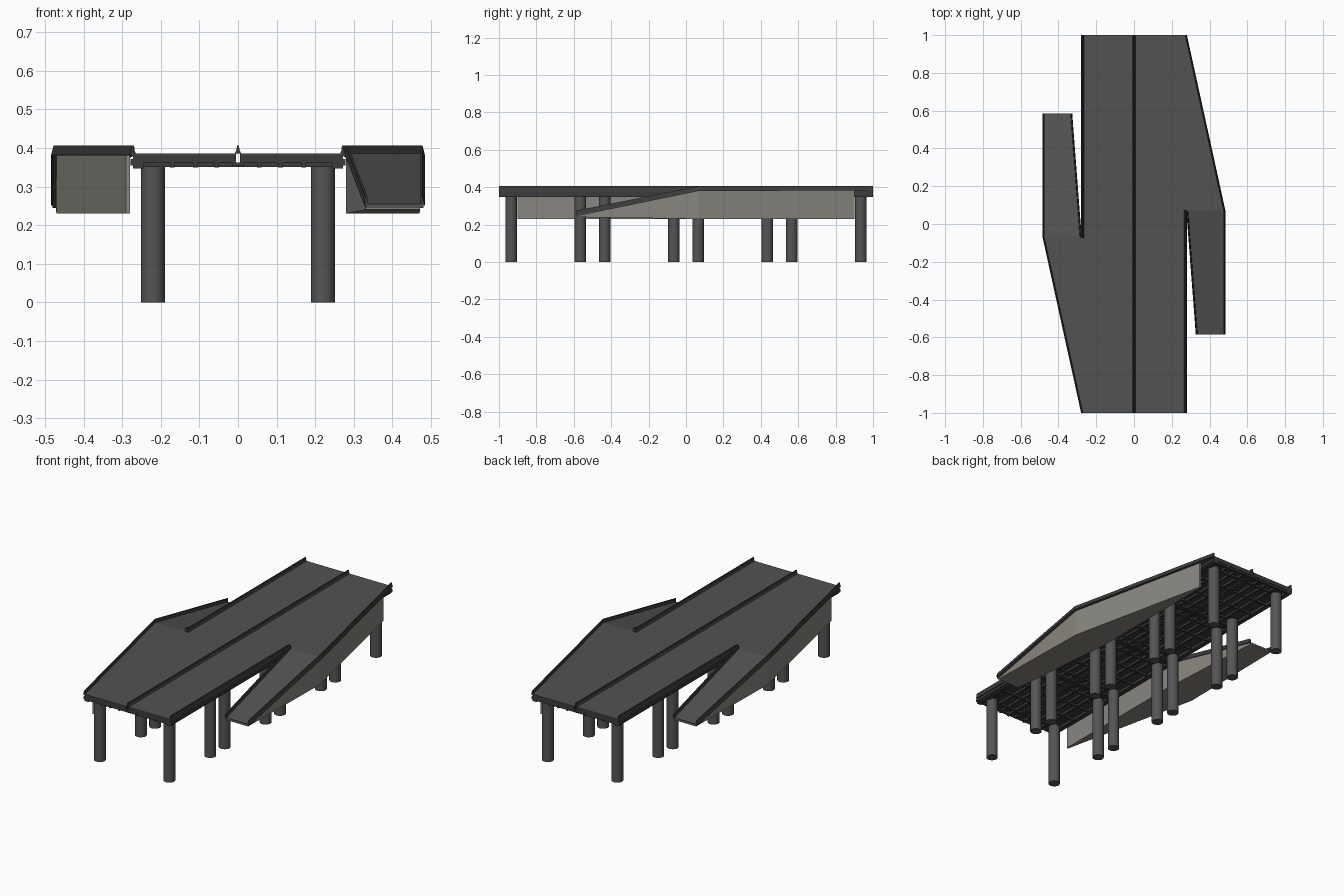
import bpy, bmesh, math
from mathutils import Vector

if "Cube" in bpy.data.objects:
    bpy.data.objects.remove(bpy.data.objects["Cube"])


def material(name, rgb):
    m = bpy.data.materials.new(name)
    m.diffuse_color = (*rgb, 1)
    m.use_nodes = True
    m.node_tree.nodes["Principled BSDF"].inputs["Base Color"].default_value = m.diffuse_color
    return m


ROAD = material("asphalt grey", (0.085, 0.085, 0.085))
DARK = material("dark steel", (0.045, 0.045, 0.045))
PIER = material("pier grey", (0.09, 0.09, 0.09))
WALL = material("warm concrete", (0.25, 0.24, 0.21))


def make(name, bm, mat):
    bmesh.ops.recalc_face_normals(bm, faces=bm.faces)
    me = bpy.data.meshes.new(name)
    bm.to_mesh(me)
    bm.free()
    me.materials.append(mat)
    ob = bpy.data.objects.new(name, me)
    bpy.context.collection.objects.link(ob)
    return ob


def boxes(name, spans, mat):
    bm = bmesh.new()
    for x0, x1, y0, y1, z0, z1 in spans:
        vs = bmesh.ops.create_cube(bm, size=1)["verts"]
        for v in vs:
            v.co = (x0 + (v.co.x + .5) * (x1 - x0), y0 + (v.co.y + .5) * (y1 - y0),
                    z0 + (v.co.z + .5) * (z1 - z0))
    return make(name, bm, mat)


def prism(name, outline, mat):
    """Solid from plan points (x, y, z_bottom, z_top)."""
    bm = bmesh.new()
    lo = [bm.verts.new((p[0], p[1], p[2])) for p in outline]
    hi = [bm.verts.new((p[0], p[1], p[3])) for p in outline]
    n = len(outline)
    bm.faces.new(lo[::-1])
    bm.faces.new(hi)
    for i in range(n):
        j = (i + 1) % n
        bm.faces.new((lo[i], lo[j], hi[j], hi[i]))
    return make(name, bm, mat)


def sweep(name, path, profile, mat):
    """Sweep an (offset, height) profile along a path, with mitred corners."""
    bm = bmesh.new()
    pts = [Vector(p) for p in path]
    rings = []
    for i, p in enumerate(pts):
        norms = []
        for a, b in ((i - 1, i), (i, i + 1)):
            if a >= 0 and b < len(pts):
                d = (pts[b] - pts[a]).to_2d().normalized()
                norms.append(Vector((d.y, -d.x)))
        n = sum(norms, Vector((0, 0))).normalized()
        n /= n.dot(norms[0])
        rings.append([bm.verts.new((p.x + n.x * o, p.y + n.y * o, p.z + h)) for o, h in profile])
    k = len(profile)
    for r, s in zip(rings, rings[1:]):
        for i in range(k):
            bm.faces.new((r[i], r[(i + 1) % k], s[(i + 1) % k], s[i]))
    bm.faces.new(rings[0])
    bm.faces.new(rings[-1][::-1])
    return make(name, bm, mat)


def turned_copy(ob):
    """The bridge repeats under a half turn about z."""
    c = ob.copy()
    c.name = ob.name + "_opposite"
    c.rotation_euler.z = math.pi
    bpy.context.collection.objects.link(c)


TOP = 0.386
END = 0.255          # road height at the foot of a ramp
BARRIER = [(-.008, 0), (-.004, .008), (-.0025, .02), (.0025, .02), (.004, .008), (.008, 0)]

# Main deck halves with a slim gap under the median
for side, x0, x1 in (("left", -.272, -.005), ("right", .005, .272)):
    boxes("deck_slab_" + side, [(x0, x1, -1, 1, .362, TOP - .003)], DARK)
    boxes("deck_road_" + side, [(x0, x1, -1, 1, TOP - .003, TOP)], ROAD)

# Median barrier and the strip beneath it
sweep("median_barrier", [(0, -1, TOP), (0, 1, TOP)], BARRIER, DARK)
boxes("median_beam", [(-.015, .015, -1, 1, .353, .3625)], DARK)

# Deck edge beams and ledges
edges = []
for s in (-1, 1):
    for a, b, z0, z1 in ((.245, .272, .347, .3625), (.262, .278, .355, .371)):
        x0, x1 = sorted((s * a, s * b))
        edges.append((x0, x1, -1, 1, z0, z1))
boxes("edge_beams", edges, DARK)

# Girder grid below the deck, four spans long
girders = [(x - .006, x + .006, -1, 1, .349, .3625) for x in (-.17, -.11, -.055, .055, .11, .17)]
boxes("long_girders", girders, DARK)
cross = []
for k in range(4):
    start = -1 + .5 * k
    for t in (.01, .065, .1875, .3125, .435, .49):
        y = start + t
        cross.append((-.25, .25, y - .006, y + .006, .351, .3625))
boxes("cross_girders", cross, DARK)

# Piers, two rows with a pair of piers at each joint
for row, x in (("left", -.22), ("right", .22)):
    for k in range(4):
        for j, t in enumerate((.065, .435)):
            bm = bmesh.new()
            bmesh.ops.create_cone(bm, cap_ends=True, segments=24, radius1=.031, radius2=.031, depth=.355)
            bmesh.ops.translate(bm, verts=bm.verts, vec=(x, -1 + .5 * k + t, .1775))
            ob = make(f"pier_{row}_{k * 2 + j + 1}", bm, PIER)
            bpy.context.view_layer.objects.active = ob
            ob.select_set(True)
            bpy.ops.object.shade_smooth_by_angle()
            ob.select_set(False)

# Ramp side, built once on the right and turned for the left
parts = [
    # widening lane beside the deck
    prism("merge_lane", [(.270, 1, .38, TOP), (.270, .07, .38, TOP), (.48, .07, .38, TOP),
                         (.274, 1, .38, TOP)], ROAD),
    # sloping lane
    prism("ramp_lane", [(.28, .07, .38, TOP), (.332, -.585, END - .01, END),
                        (.48, -.585, END - .01, END), (.48, .07, .38, TOP)], ROAD),
    # solid concrete under the widening lane and the ramp
    prism("merge_base", [(.28, .9, .23, .381), (.28, .07, .23, .381), (.47, .07, .23, .381),
                         (.29, .9, .23, .381)], WALL),
    prism("ramp_base", [(.28, .07, .23, .381), (.33, -.583, .24, END - .008),
                        (.472, -.583, .24, END - .008), (.47, .07, .23, .381)], WALL),
    # barriers
    sweep("outer_barrier", [(.274, 1, TOP), (.478, .07, TOP), (.478, -.585, END)],
          [(.005, -.004), (.005, .02), (0, .02), (-.003, .008), (-.006, -.004)], DARK),
    sweep("ramp_inner_barrier", [(.282, .07, TOP), (.332, -.585, END)],
          [(.005, -.004), (.003, .02), (-.003, .02), (-.005, -.004)], DARK),
    sweep("deck_barrier", [(.272, -1, TOP), (.272, .075, TOP)],
          [(.008, -.012), (.003, .008), (.003, .02), (-.003, .02), (-.004, .008), (-.008, -.002)], DARK),
]
for ob in parts:
    turned_copy(ob)
